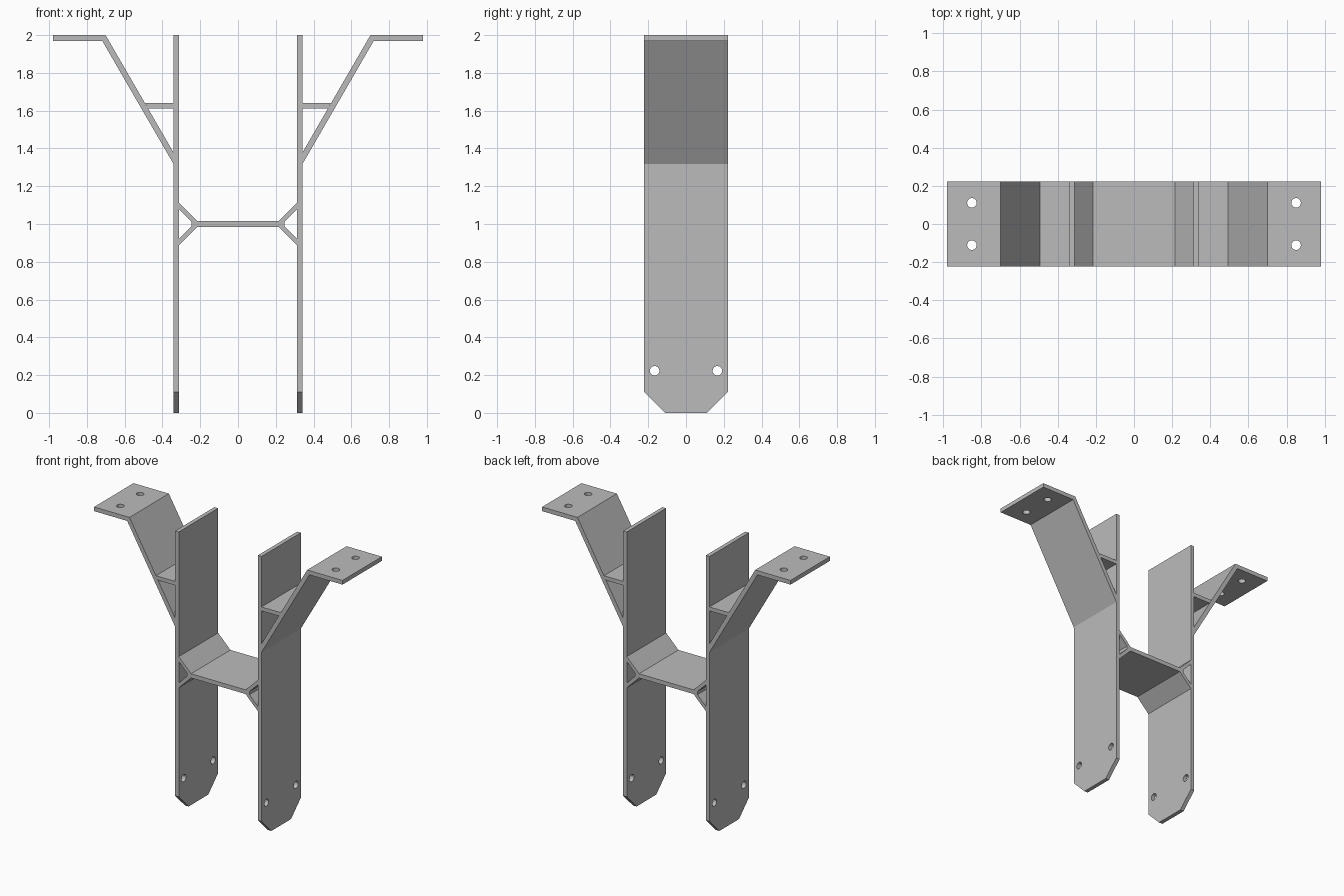
import bpy, bmesh, math
from mathutils import Vector, Matrix

cube = bpy.data.objects.get("Cube")
if cube:
    bpy.data.objects.remove(cube, do_unlink=True)

# One plain grey for the whole bracket
grey = bpy.data.materials.new("plain grey")
grey.use_nodes = True
COLOUR = (0.5, 0.5, 0.5, 1)
grey.diffuse_color = COLOUR
grey.node_tree.nodes["Principled BSDF"].inputs["Base Color"].default_value = COLOUR

HALF = 0.222          # half depth of every strip
INNER, OUTER = 0.312, 0.341   # faces of the upright
TOP, THICK = 2.0, 0.03


def link(name, bm):
    bmesh.ops.recalc_face_normals(bm, faces=bm.faces)
    mesh = bpy.data.meshes.new(name)
    bm.to_mesh(mesh)
    bm.free()
    mesh.materials.append(grey)
    obj = bpy.data.objects.new(name, mesh)
    bpy.context.collection.objects.link(obj)
    return obj


def prism(name, points, direction):
    """Extrude a flat outline along a direction."""
    bm = bmesh.new()
    face = bm.faces.new([bm.verts.new(p) for p in points])
    moved = bmesh.ops.extrude_face_region(bm, geom=[face])["geom"]
    bmesh.ops.translate(bm, vec=direction,
                        verts=[v for v in moved if isinstance(v, bmesh.types.BMVert)])
    return link(name, bm)


def strip(name, profile):
    """Front profile (x, z) run through the full depth."""
    return prism(name, [(x, -HALF, z) for x, z in profile], (0, 2 * HALF, 0))


def drill(obj, centres, axis, radius=0.025):
    """Cut round holes through a part."""
    bm = bmesh.new()
    turn = Vector((0, 0, 1)).rotation_difference(Vector(axis)).to_matrix().to_4x4()
    for c in centres:
        bmesh.ops.create_cone(bm, cap_ends=True, segments=32, radius1=radius,
                              radius2=radius, depth=0.2,
                              matrix=Matrix.Translation(c) @ turn)
    cutter = link("hole_cutter", bm)
    cutter.hide_render = True
    mod = obj.modifiers.new("holes", 'BOOLEAN')
    mod.operation, mod.solver, mod.object = 'DIFFERENCE', 'EXACT', cutter
    bpy.context.view_layer.update()
    cut = bpy.data.meshes.new_from_object(
        obj.evaluated_get(bpy.context.evaluated_depsgraph_get()))
    obj.modifiers.clear()
    obj.data = cut
    bpy.data.objects.remove(cutter, do_unlink=True)


def build_side(side):
    # Upright plate with clipped foot corners and two bolt holes
    foot = HALF / 2
    outline = [(-foot, 0), (foot, 0), (HALF, foot), (HALF, TOP), (-HALF, TOP), (-HALF, foot)]
    upright = prism(side + "_upright", [(INNER, y, z) for y, z in outline],
                    (OUTER - INNER, 0, 0))
    drill(upright, [(INNER, s * 0.166, 0.223) for s in (-1, 1)], (1, 0, 0))

    # Sloping arm bent into a flat mounting pad
    arm = strip(side + "_arm", [(OUTER, 1.317), (0.719, TOP - THICK), (0.98, TOP - THICK),
                                (0.98, TOP), (0.701, TOP), (OUTER, 1.378)])
    drill(arm, [(0.85, s * 0.111, TOP) for s in (-1, 1)], (0, 0, 1))

    # Short shelf bracing the arm to the upright
    shelf = strip(side + "_brace", [(OUTER, 1.612), (0.476, 1.612),
                                    (0.492, 1.64), (OUTER, 1.64)])
    return [upright, arm, shelf]


# Both sides share one shape, turned half round
build_side("left")
for part in build_side("right"):
    part.data.transform(Matrix.Rotation(math.pi, 4, 'Z'))

# Cross beam with forked ends: one quarter outline reflected round the centre
quarter = [(0.215, 0.015), (INNER, 0.111), (INNER, 0.077), (0.246, 0.011)]
right_end = quarter + [(x, -z) for x, z in reversed(quarter)]
left_end = [(-x, -z) for x, z in right_end]
strip("cross_beam", [(x, 1.0 + z) for x, z in right_end + left_end])
